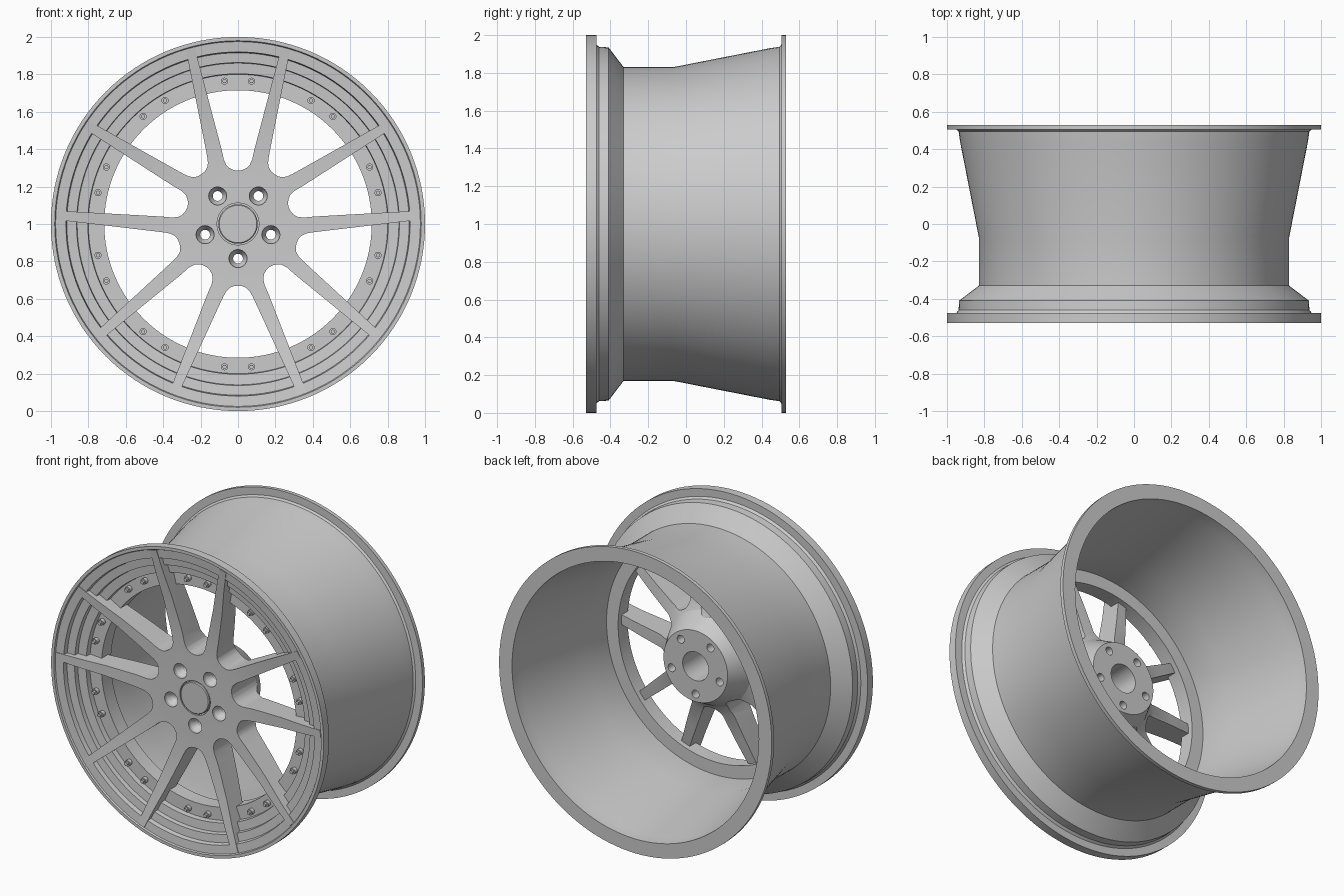
import bpy, bmesh, math
from mathutils import Vector

if "Cube" in bpy.data.objects:
    bpy.data.objects.remove(bpy.data.objects["Cube"])

SEG = 128
metal = bpy.data.materials.new("silver_grey")
metal.diffuse_color = (0.6, 0.6, 0.6, 1)
metal.use_nodes = True
metal.node_tree.nodes["Principled BSDF"].inputs["Base Color"].default_value = metal.diffuse_color


def polar(r, deg, y):
    """Point around the wheel axis, angle measured from the top towards +x."""
    a = math.radians(deg)
    return Vector((r * math.sin(a), y, 1 + r * math.cos(a)))


def finish(bm, name):
    bmesh.ops.remove_doubles(bm, verts=bm.verts, dist=1e-5)
    bmesh.ops.recalc_face_normals(bm, faces=bm.faces)
    me = bpy.data.meshes.new(name)
    bm.to_mesh(me)
    bm.free()
    me.materials.append(metal)
    ob = bpy.data.objects.new(name, me)
    bpy.context.collection.objects.link(ob)
    return ob


def lathe(name, profile, seg=SEG, centre=(0, 0), bm=None):
    """Spin a closed (radius, y) profile about an axis along y."""
    own = bm is None
    bm = bm or bmesh.new()
    off = Vector((centre[0], 0, centre[1]))
    rings = []
    for i in range(seg):
        rings.append([bm.verts.new(polar(r, 360 * i / seg, y) + off) for r, y in profile])
    n = len(profile)
    for i in range(seg):
        a, b = rings[i], rings[(i + 1) % seg]
        for j in range(n):
            k = (j + 1) % n
            if profile[j][0] == 0 and profile[k][0] == 0:
                continue
            if profile[j][0] == 0:
                bm.faces.new((a[j], a[k], b[k]))
            elif profile[k][0] == 0:
                bm.faces.new((a[j], a[k], b[j]))
            else:
                bm.faces.new((a[j], a[k], b[k], b[j]))
    return finish(bm, name) if own else None


def rod(r, y0, y1):
    return [(0, y0), (r, y0), (r, y1), (0, y1)]


def smooth(ob, deg=25):
    bpy.ops.object.select_all(action='DESELECT')
    ob.select_set(True)
    bpy.context.view_layer.objects.active = ob
    bpy.ops.object.shade_smooth_by_angle(angle=math.radians(deg))


def boolean(ob, other, op):
    m = ob.modifiers.new("cut", 'BOOLEAN')
    m.operation, m.object, m.solver = op, other, 'EXACT'
    bpy.ops.object.select_all(action='DESELECT')
    ob.select_set(True)
    bpy.context.view_layer.objects.active = ob
    bpy.ops.object.modifier_apply(modifier=m.name)
    bpy.data.objects.remove(other)


# Rim: stepped front lip, drop-centre barrel, rear flange and inner mounting ring
rim = lathe("rim", [
    (0.715, -0.41), (0.80, -0.41), (0.803, -0.445), (0.86, -0.45), (0.863, -0.48),
    (0.915, -0.485), (0.92, -0.515), (0.975, -0.52), (0.98, -0.53), (1.0, -0.53),
    (1.0, -0.475), (0.95, -0.475), (0.938, -0.46), (0.935, -0.41), (0.83, -0.33),
    (0.83, -0.07), (0.93, 0.44), (0.938, 0.495), (0.95, 0.505), (1.0, 0.505),
    (1.0, 0.53), (0.905, 0.53), (0.90, 0.45), (0.80, -0.07), (0.80, -0.31),
    (0.715, -0.31)])
smooth(rim)

# Spoke star: outline made of two alternating window shapes (half width, radius)
window_narrow = [(0, 0.285), (0.022, 0.288), (0.044, 0.298), (0.062, 0.315),
                 (0.076, 0.345), (0.088, 0.40), (0.232, 0.945)]
window_wide = [(0, 0.33), (0.022, 0.332), (0.044, 0.341), (0.062, 0.359),
               (0.078, 0.387), (0.098, 0.43), (0.322, 0.917)]
outline = []
for k in range(10):
    half = window_wide if k % 2 else window_narrow
    sides = [(-v, u) for v, u in reversed(half[1:])] + half
    for v, u in sides:
        outline.append((math.hypot(u, v), 36 * k + math.degrees(math.atan2(v, u))))
bm = bmesh.new()
front = [bm.verts.new(polar(r, a, -0.7)) for r, a in outline]
back = [bm.verts.new(polar(r, a, 0.1)) for r, a in outline]
bm.faces.new(front)
bm.faces.new(back)
for i in range(len(front)):
    j = (i + 1) % len(front)
    bm.faces.new((front[i], front[j], back[j], back[i]))
star = finish(bm, "star_cutter")

# Hub and spokes: dished body trimmed to the star outline
spokes = lathe("hub_and_spokes", [
    (0, -0.45), (0.28, -0.45), (0.45, -0.455), (0.65, -0.475), (0.82, -0.505), (0.99, -0.527),
    (0.99, -0.50), (0.93, -0.49), (0.82, -0.42), (0.74, -0.35), (0.55, -0.31),
    (0.38, -0.28), (0.31, -0.24), (0.235, -0.10), (0, -0.10)])
boolean(spokes, star, 'INTERSECT')

# Centre bore, cap seat, lug holes and their counterbores
bm = bmesh.new()
lathe("", [(0, -0.6), (0.112, -0.6), (0.112, -0.41), (0.095, -0.41), (0.095, 0.1), (0, 0.1)], 64, bm=bm)
for k in range(5):
    p = polar(0.185, 36 + 72 * k, 0)
    lathe("", [(0, -0.6), (0.048, -0.6), (0.048, -0.43), (0.026, -0.39), (0.026, 0.1), (0, 0.1)],
          32, (p.x, p.z - 1), bm)
boolean(spokes, finish(bm, "hole_cutter"), 'DIFFERENCE')
smooth(spokes)

# Centre cap
cap = lathe("centre_cap", [(0, -0.455), (0.10, -0.455), (0.105, -0.45), (0.105, -0.405), (0, -0.405)], 64)
smooth(cap)

# Rim bolts: washer, head and stud tip in ten pairs around the mounting ring
bm = bmesh.new()
for k in range(10):
    for side in (-5.4, 5.4):
        p = polar(0.767, 36 * k + side, 0)
        c = (p.x, p.z - 1)
        lathe("", [(0, -0.45), (0.011, -0.45), (0.011, -0.436), (0.019, -0.436),
                   (0.019, -0.405), (0, -0.405)], 16, c, bm)
smooth(finish(bm, "rim_bolts"))
